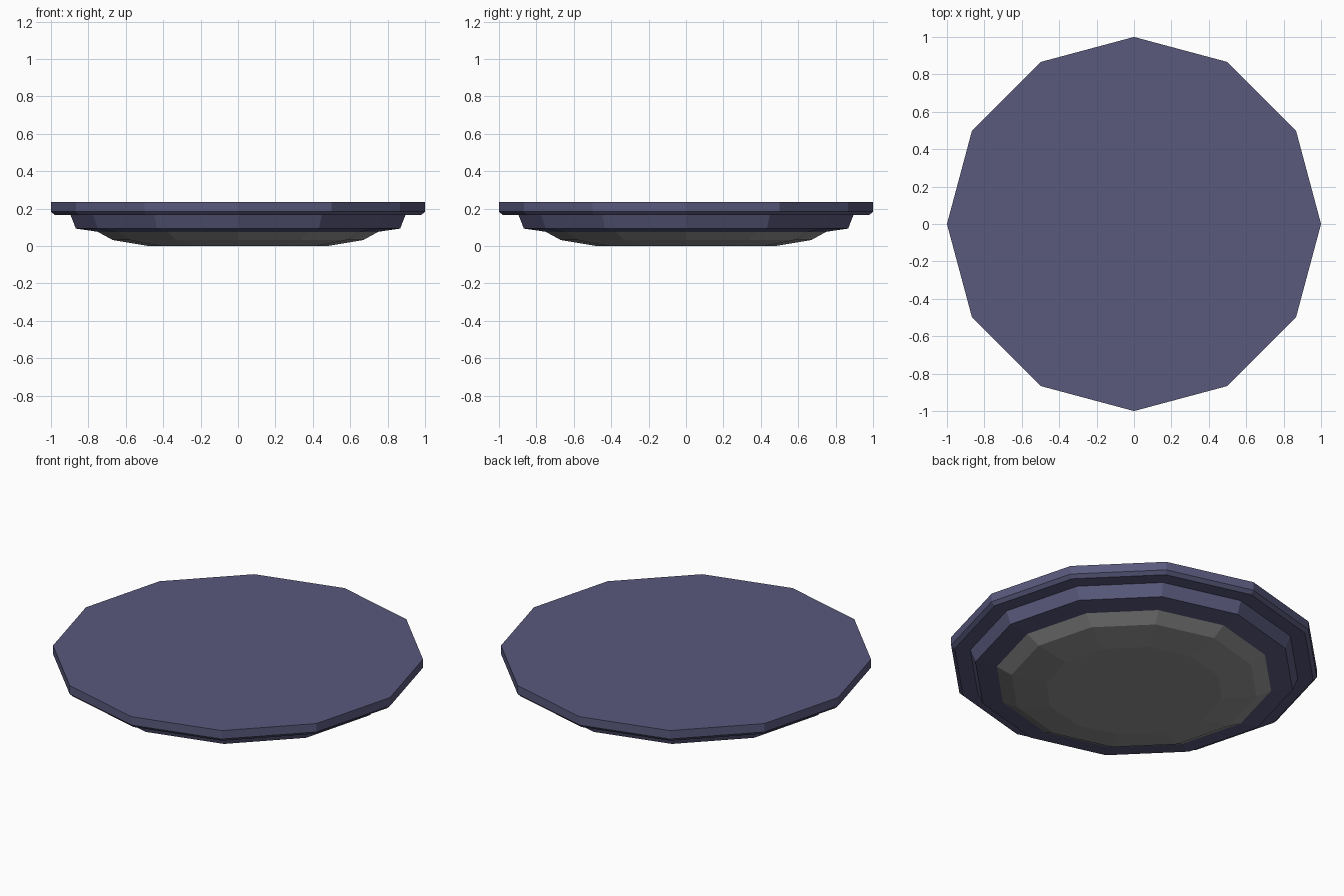
import bpy, bmesh
from math import cos, sin, tau

if "Cube" in bpy.data.objects:
    bpy.data.objects.remove(bpy.data.objects["Cube"])

SIDES = 12


def lathe(name, profile, color):
    """Closed solid of revolution from (radius, z) points listed bottom to top."""
    bm = bmesh.new()
    rings = [[bm.verts.new((r * cos(tau * i / SIDES), r * sin(tau * i / SIDES), z))
              for i in range(SIDES)] for r, z in profile]
    for low, high in zip(rings, rings[1:]):
        for i in range(SIDES):
            j = (i + 1) % SIDES
            bm.faces.new((low[i], low[j], high[j], high[i]))
    bm.faces.new(rings[0][::-1])
    bm.faces.new(rings[-1])
    bmesh.ops.recalc_face_normals(bm, faces=bm.faces)
    mesh = bpy.data.meshes.new(name)
    bm.to_mesh(mesh)
    bm.free()
    obj = bpy.data.objects.new(name, mesh)
    bpy.context.collection.objects.link(obj)
    mat = bpy.data.materials.new(name + "_paint")
    mat.diffuse_color = (*color, 1)
    mat.use_nodes = True
    mat.node_tree.nodes["Principled BSDF"].inputs["Base Color"].default_value = mat.diffuse_color
    mesh.materials.append(mat)
    return obj


# Dark grey dished underside
lathe("underside_dish", [(0.48, 0.0), (0.67, 0.032), (0.75, 0.076)],
      (0.29, 0.29, 0.29))

# Blue-violet plate: stepped body, chamfered overhanging rim and flat top
lathe("stepped_plate", [(0.75, 0.076), (0.867, 0.093), (0.895, 0.165),
                        (0.98, 0.165), (1.0, 0.184), (1.0, 0.234)],
      (0.10, 0.10, 0.205))
